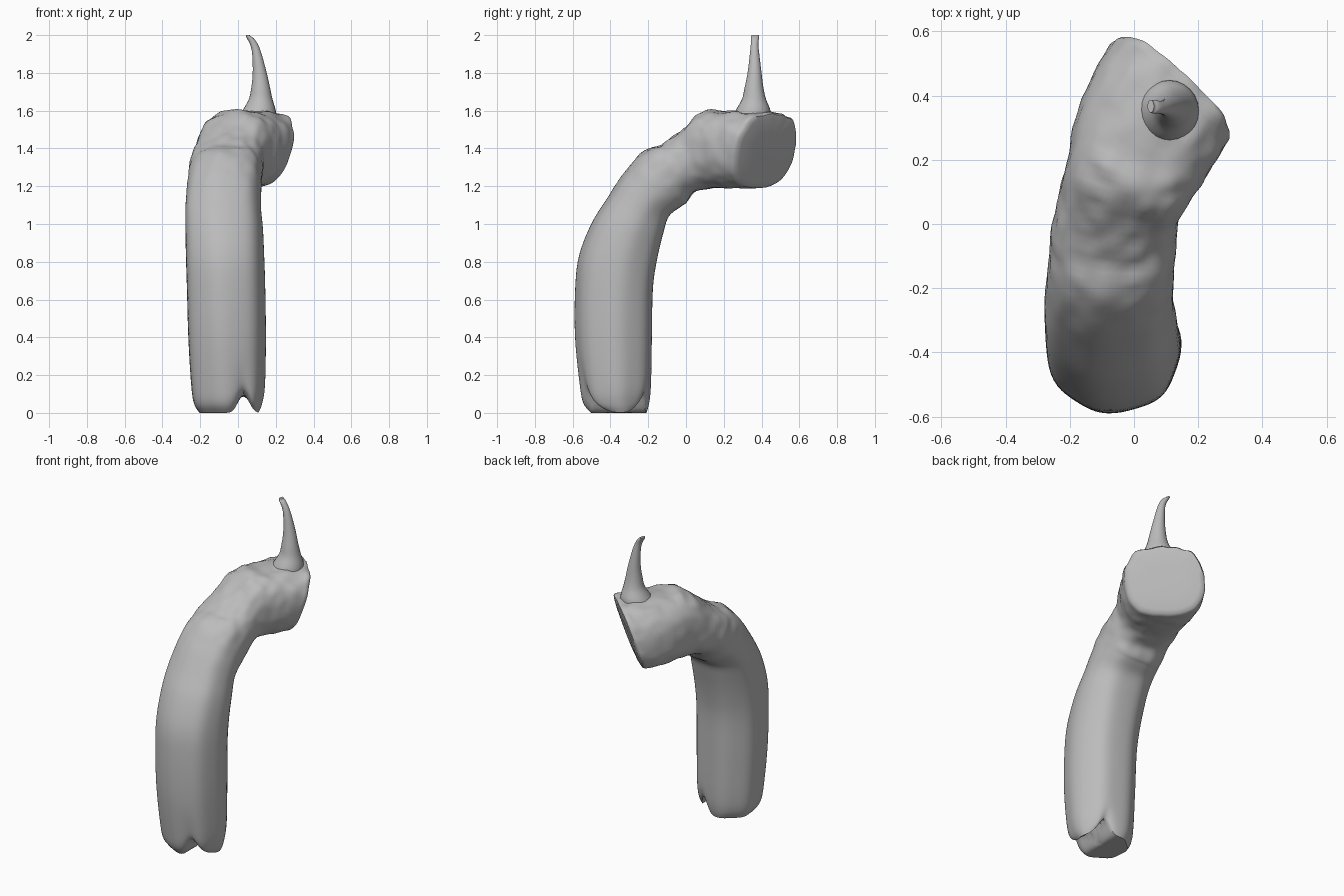
import bpy, bmesh, math
from mathutils import Vector, noise

if "Cube" in bpy.data.objects:
    bpy.data.objects.remove(bpy.data.objects["Cube"], do_unlink=True)

grey = bpy.data.materials.new("plain_grey")
grey.use_nodes = True
grey.diffuse_color = (0.5, 0.5, 0.5, 1)
grey.node_tree.nodes["Principled BSDF"].inputs["Base Color"].default_value = (0.5, 0.5, 0.5, 1)


def spline(rows, steps):
    """Catmull-Rom through rows of numbers."""
    out = []
    for i in range(len(rows) - 1):
        a, b, c, d = (rows[min(max(i + k, 0), len(rows) - 1)] for k in (-1, 0, 1, 2))
        for s in range(steps):
            t = s / steps
            out.append([0.5 * (2 * q + (r - p) * t + (2 * p - 5 * q + 4 * r - w) * t * t
                               + (3 * q - p - 3 * r + w) * t ** 3)
                        for p, q, r, w in zip(a, b, c, d)])
    return out + [list(rows[-1])]


def signed_pow(v, e):
    return math.copysign(abs(v) ** e, v)


def ring(outer, inner, half, yaw, power, sides):
    """Rounded section between an outer and an inner point."""
    mid, v = (outer + inner) / 2, (outer - inner) / 2
    u = Vector((math.cos(yaw), -math.sin(yaw), 0)) * half
    pts = []
    for k in range(sides):
        a = math.tau * k / sides
        pts.append(mid + v * signed_pow(math.cos(a), 2 / power)
                   + u * signed_pow(math.sin(a), 2 / power))
    return pts


def centre_of(points):
    return sum(points, Vector()) / len(points)


def loft(name, rings):
    bm = bmesh.new()
    loops = [[bm.verts.new(p) for p in r] for r in rings]
    n = len(rings[0])
    for a, b in zip(loops, loops[1:]):
        for k in range(n):
            bm.faces.new((a[k], a[(k + 1) % n], b[(k + 1) % n], b[k]))
    bm.faces.new(loops[0])
    bm.faces.new(loops[-1])
    bmesh.ops.recalc_face_normals(bm, faces=bm.faces)
    mesh = bpy.data.meshes.new(name)
    bm.to_mesh(mesh)
    bm.free()
    ob = bpy.data.objects.new(name, mesh)
    bpy.context.collection.objects.link(ob)
    mesh.materials.append(grey)
    bpy.ops.object.select_all(action='DESELECT')
    ob.select_set(True)
    bpy.context.view_layer.objects.active = ob
    bpy.ops.object.shade_smooth_by_angle(angle=math.radians(50))


# Bent body: outer x y z, inner x y z, half width, yaw in degrees
sections = [
    (-.05, -.50, .00, -.05, -.21, .00, .155, 0),
    (-.055, -.54, .05, -.055, -.195, .05, .18, 0),
    (-.055, -.56, .15, -.055, -.185, .15, .195, 0),
    (-.06, -.585, .40, -.06, -.18, .40, .205, 0),
    (-.065, -.585, .65, -.065, -.175, .65, .207, 0),
    (-.07, -.565, .83, -.07, -.155, .80, .207, 0),
    (-.075, -.50, 1.0, -.075, -.12, .95, .205, 0),
    (-.08, -.42, 1.13, -.08, -.09, 1.04, .20, 0),
    (-.075, -.32, 1.28, -.075, -.03, 1.09, .197, 0),
    (-.07, -.22, 1.385, -.07, .0, 1.11, .195, 2),
    (-.065, -.11, 1.43, -.06, .04, 1.165, .195, 6),
    (-.05, -.01, 1.505, -.045, .11, 1.185, .19, 11),
    (-.02, .09, 1.59, -.015, .18, 1.19, .20, 18),
    (.015, .20, 1.60, .01, .25, 1.19, .22, 28),
    (.085, .335, 1.60, .035, .32, 1.19, .235, 39),
    (.16, .45, 1.59, .06, .37, 1.19, .235, 43),
]
rows = spline(sections, 5)
body = []
for i, s in enumerate(rows):
    t = i / (len(rows) - 1)
    body.append(ring(Vector(s[:3]), Vector(s[3:6]), s[6], math.radians(s[7]),
                     2.0 + 0.6 * t, 72))

# Lengthwise grooves on the stem, fine lumps on the upper side of the bend
for i, r in enumerate(body):
    mid = centre_of(r)
    t = i / len(body)
    lump = 0.014 * min(1, max(0, (t - 0.45) / 0.2))
    for k, p in enumerate(r):
        a = math.tau * k / len(r)
        out = (p - mid).normalized()
        top = 0.4 + 0.6 * max(0, math.cos(a))
        move = 0.004 * math.cos(7 * a + 1) * (1 - t) + lump * top * noise.noise(p * 16)
        r[k] = p + out * move

# Softened rim and shallow swelling of the end face
rim = body[-1]
rim_mid = centre_of(rim)
forward = (rim_mid - centre_of(body[-2])).normalized()
for scale, push in ((.96, .014), (.85, .02), (.5, .024), (.1, .024)):
    body.append([rim_mid + (p - rim_mid) * scale + forward * push for p in rim])

# Rounded underside, split by a notch
first = body[0]
centre = centre_of(first)
body = [[centre + (p - centre) * f for p in first] for f in (.05, .25, .45, .65, .85)] + body
for r in body:
    for p in r:
        fade = max(0, 1 - p.z / 0.3)
        p.z = max(0, p.z) + 0.1 * fade * math.exp(-((p.x - 0.03) / 0.04) ** 2)
loft("bent_body", body)

# Horn: centre x y z, half width in x and y
horn_rows = [
    (.10, .345, 1.54, .105, .10), (.112, .355, 1.60, .088, .092),
    (.12, .36, 1.66, .063, .064), (.12, .36, 1.72, .05, .05),
    (.115, .363, 1.80, .037, .037), (.10, .363, 1.90, .025, .025),
    (.085, .363, 1.95, .021, .02), (.064, .365, 1.985, .018, .021),
    (.052, .367, 1.995, .01, .02),
]
horn = []
for x, y, z, hx, hy in spline(horn_rows, 4):
    c, d = Vector((x, y, z)), Vector((0, hy, 0))
    horn.append(ring(c + d, c - d, hx, 0, 2, 24))
for p in horn[-1]:
    p.z = 2.0
loft("top_horn", horn)
